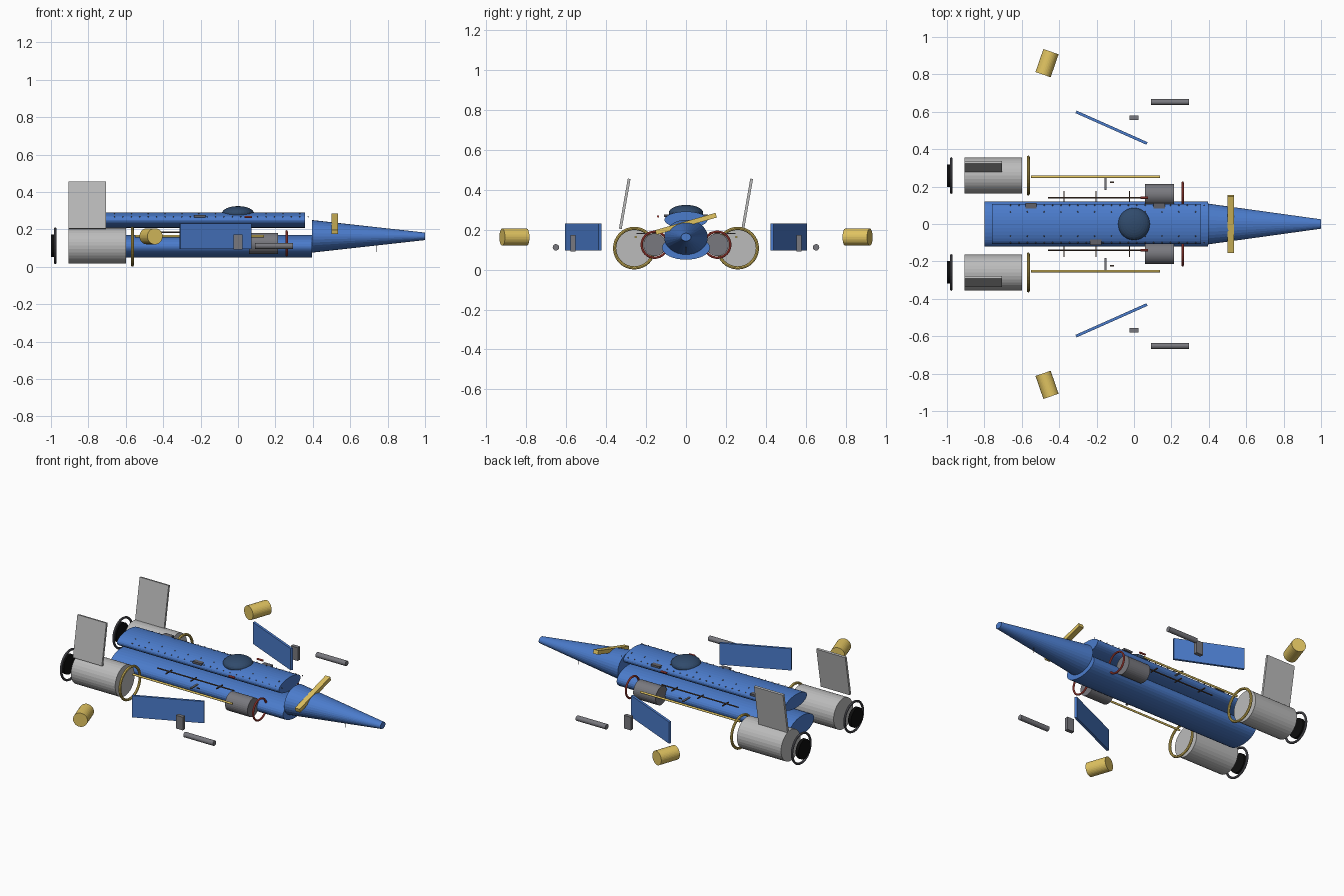
import bpy
from math import radians, pi

if "Cube" in bpy.data.objects:
    bpy.data.objects.remove(bpy.data.objects["Cube"])

def material(name, rgb):
    m = bpy.data.materials.new(name)
    m.diffuse_color = (*rgb, 1)
    m.use_nodes = True
    m.node_tree.nodes["Principled BSDF"].inputs["Base Color"].default_value = m.diffuse_color
    return m

BLUE = material("blue_paint", (0.07, 0.2, 0.6))
GLASS = material("dark_glass", (0.03, 0.07, 0.15))
YELLOW = material("yellow_paint", (0.75, 0.55, 0.12))
RED = material("red_paint", (0.65, 0.08, 0.06))
BLACK = material("black", (0.004, 0.004, 0.004))
DARK = material("dark_metal", (0.12, 0.12, 0.14))
MID = material("mid_metal", (0.19, 0.19, 0.21))
LIGHT = material("light_metal", (0.5, 0.5, 0.5))
BROWN = material("pipe_metal", (0.1, 0.06, 0.04))

def finish(name, mat, scale=(1, 1, 1), rot=(0, 0, 0)):
    o = bpy.context.object
    o.name = name
    o.scale = scale
    o.rotation_euler = rot
    o.data.materials.append(mat)
    return o

def box(name, loc, size, mat, rot=(0, 0, 0)):
    bpy.ops.mesh.primitive_cube_add(size=1, location=loc)
    return finish(name, mat, size, rot)

def cyl(name, x0, x1, y, z, r0, mat, r1=None, flat=1.0, verts=32):
    """Cylinder or cone along x; flat squashes its height."""
    bpy.ops.mesh.primitive_cone_add(vertices=verts, radius1=r0, radius2=r0 if r1 is None else r1,
                                    depth=x1 - x0, location=((x0 + x1) / 2, y, z))
    return finish(name, mat, (flat, 1, 1), (0, pi / 2, 0))

def ring(name, x, y, z, r, t, mat):
    bpy.ops.mesh.primitive_torus_add(major_radius=r, minor_radius=t, major_segments=32,
                                     minor_segments=8, location=(x, y, z))
    return finish(name, mat, rot=(0, pi / 2, 0))

# Hull: two flattened tubes, nose cone and canopy
cyl("lower_hull", -0.80, 0.395, 0, 0.11, 0.12, BLUE, flat=0.5)
cyl("upper_hull", -0.76, 0.357, 0, 0.25, 0.108, BLUE, flat=0.385)
cyl("nose_cone", 0.395, 1.0, 0, 0.163, 0.109, BLUE, r1=0.025, flat=0.8)
bpy.ops.mesh.primitive_uv_sphere_add(segments=32, ring_count=16, radius=0.086, location=(0, 0, 0.285))
finish("canopy", GLASS, (1, 1, 0.46))
box("nose_bar", (0.517, 0, 0.23), (0.033, 0.315, 0.024), YELLOW, (radians(16), 0, 0))
cyl("nose_antenna", 0.72, 0.76, 0, 0.1, 0.0015, DARK, verts=6).rotation_euler = (0, 0, 0)

# Details on the upper hull
for i, (x, y) in enumerate([(0.135, 0.095), (-0.205, -0.095), (-0.55, 0.095)]):
    box(f"hull_box_{i}", (x, y, 0.27), (0.06, 0.033, 0.012), DARK)

for s in (-1, 1):
    side = "left" if s > 0 else "right"
    # Rear engine with front ring, exhaust and fin
    y, z = s * 0.259, 0.113
    cyl(f"{side}_engine", -0.905, -0.60, y, z, 0.096, LIGHT)
    ring(f"{side}_intake_ring", -0.565, y, 0.108, 0.099, 0.008, YELLOW)
    ring(f"{side}_exhaust_ring", -0.977, y, z, 0.091, 0.007, DARK)
    cyl(f"{side}_exhaust_disc", -1.0, -0.98, y, z, 0.06, BLACK)
    box(f"{side}_fin", (-0.805, s * 0.307, 0.33), (0.2, 0.014, 0.255), LIGHT, (radians(-10), 0, 0))

    # Forward thruster with red ring, and the long feed rod
    cyl(f"{side}_thruster", 0.06, 0.215, s * 0.157, 0.125, 0.057, MID)
    ring(f"{side}_thruster_ring", 0.26, s * 0.157, 0.125, 0.065, 0.006, RED)
    cyl(f"{side}_feed_rod", -0.55, 0.138, s * 0.252, 0.164, 0.006, YELLOW, verts=12)
    box(f"{side}_rod_bracket", (-0.152, s * 0.215, 0.181), (0.012, 0.068, 0.006), MID)
    box(f"{side}_bracket_clip", (-0.118, s * 0.223, 0.181), (0.02, 0.006, 0.006), BROWN)

    # Pipe rail and cross struts beside the hull
    cyl(f"{side}_pipe", -0.46, 0.07, s * 0.14, 0.185, 0.004, BROWN, verts=8)
    for i, x in enumerate((-0.375, -0.203, -0.025)):
        box(f"{side}_strut_{i}", (x, s * 0.147, 0.185), (0.006, 0.06, 0.006), BROWN)
    cyl(f"{side}_red_valve", 0.035, 0.075, s * 0.14, 0.267, 0.006, RED, verts=10)

    # Detached side panel, block, rod and tank
    box(f"{side}_panel", (-0.12, s * 0.515, 0.163), (0.415, 0.015, 0.135), BLUE, (0, 0, radians(-24 * s)))
    box(f"{side}_block", (0, s * 0.567, 0.133), (0.048, 0.024, 0.082), MID)
    cyl(f"{side}_outer_rod", 0.09, 0.295, s * 0.652, 0.112, 0.016, MID, verts=24)
    tank = cyl(f"{side}_tank", -0.53, -0.40, s * 0.86, 0.163, 0.043, YELLOW)
    tank.rotation_euler = (0, pi / 2, radians(90 - 19) * s)

# Rivet rows, sharing one mesh
bpy.ops.mesh.primitive_ico_sphere_add(subdivisions=1, radius=0.004, location=(-0.66, 0.1, 0.268))
first = finish("rivet", DARK)
for k in range(24):
    for s in (-1, 1):
        for y, z in ((0.1, 0.268), (0.065, 0.284)):
            if y < 0.1 and k % 2:
                continue
            o = bpy.data.objects.new("rivet", first.data)
            o.location = (-0.66 + k * 0.045, s * y, z)
            bpy.context.collection.objects.link(o)
bpy.data.objects.remove(first)
